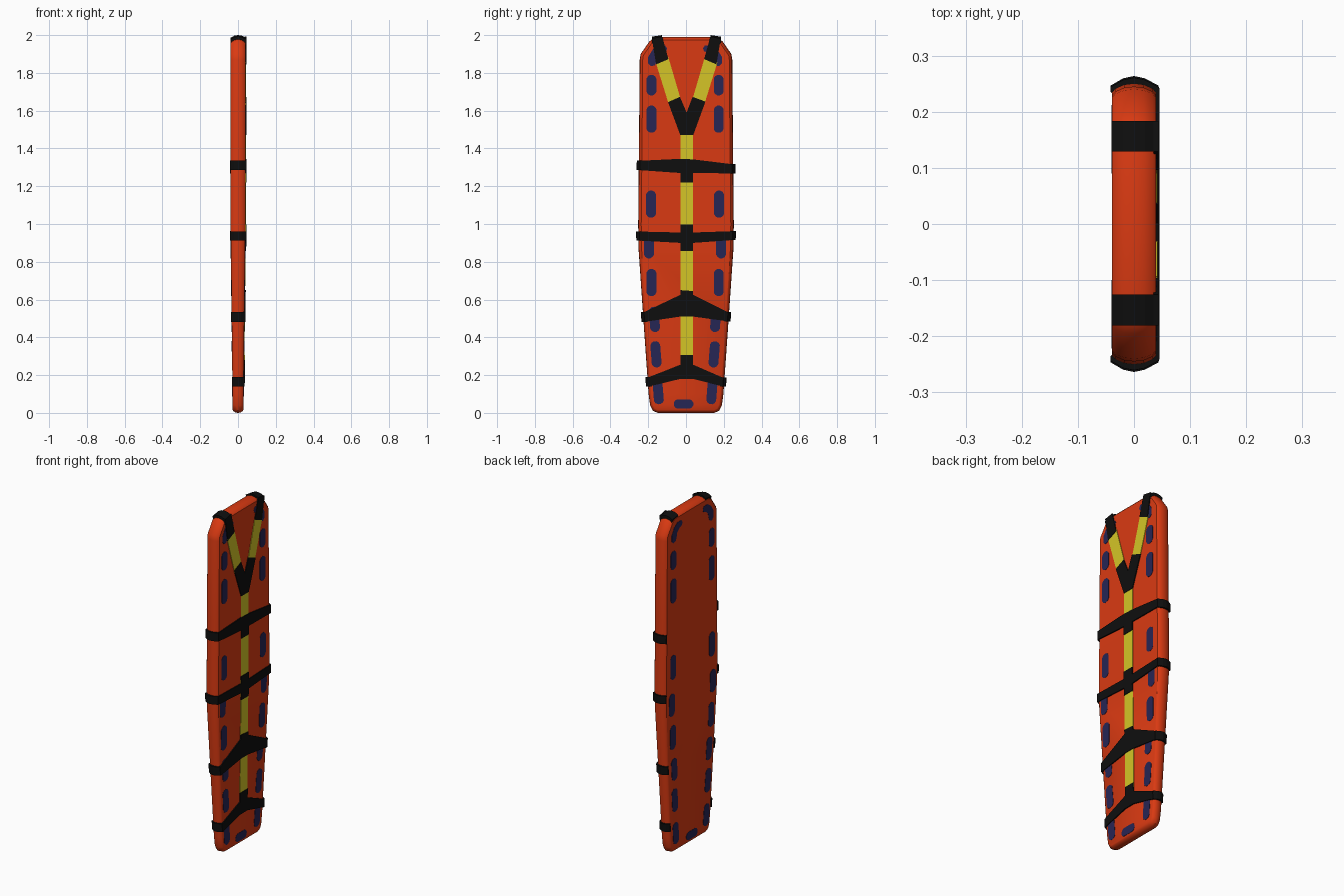
import bpy, bmesh, math

if "Cube" in bpy.data.objects:
    bpy.data.objects.remove(bpy.data.objects["Cube"])

def mat(name, c):
    m = bpy.data.materials.new(name)
    m.diffuse_color = (*c, 1)
    m.use_nodes = True
    m.node_tree.nodes["Principled BSDF"].inputs["Base Color"].default_value = m.diffuse_color
    return m

ORANGE = mat("orange_plastic", (0.70, 0.042, 0.006))
NAVY = mat("navy_handle", (0.020, 0.019, 0.090))
YELLOW = mat("yellow_webbing", (0.66, 0.56, 0.020))
BLACK = mat("black_webbing", (0.0045, 0.0045, 0.0045))

# right half of the board outline (y, z), bottom to top
HALF = [(0.150, 0.0), (0.176, 0.012), (0.190, 0.04), (0.198, 0.10), (0.226, 0.50),
        (0.252, 0.88), (0.253, 1.0), (0.249, 1.4), (0.245, 1.87), (0.240, 1.90),
        (0.195, 1.965), (0.175, 1.982), (0.148, 1.99)]

def thick(z):
    # half thickness, thinner toward the foot end
    return 0.028 + 0.011 * min(max(z, 0), 1.0)

def width(z):
    # half width at height z
    for (y0, z0), (y1, z1) in zip(HALF, HALF[1:]):
        if z0 <= z <= z1:
            return y0 + (y1 - y0) * (z - z0) / (z1 - z0)
    return HALF[-1][0]

def solid(bm, a, b):
    # closed solid between two matching loops
    va = [bm.verts.new(p) for p in a]
    vb = [bm.verts.new(p) for p in b]
    n = len(a)
    for i in range(n):
        j = (i + 1) % n
        bm.faces.new((va[i], va[j], vb[j], vb[i]))
    bm.faces.new(va[::-1])
    bm.faces.new(vb)

def finish(bm, name, m, smooth=None):
    bmesh.ops.recalc_face_normals(bm, faces=bm.faces[:])
    bmesh.ops.triangulate(bm, faces=[f for f in bm.faces if len(f.verts) > 4])
    me = bpy.data.meshes.new(name)
    bm.to_mesh(me)
    bm.free()
    me.materials.append(m)
    ob = bpy.data.objects.new(name, me)
    bpy.context.collection.objects.link(ob)
    if smooth:
        bpy.ops.object.select_all(action='DESELECT')
        ob.select_set(True)
        bpy.context.view_layer.objects.active = ob
        bpy.ops.object.shade_smooth_by_angle(angle=math.radians(smooth))
    return ob

def plate(bm, pts, off, back=None):
    # flat piece on the front face; through the board when back is given
    lo = [((thick(z) - 0.004) if back is None else -thick(z) - back, y, z) for y, z in pts]
    solid(bm, lo, [(thick(z) + off, y, z) for y, z in pts])

# board: bulged rim lofted around the outline, faces capped in rows
loop = HALF + [(-y, z) for y, z in reversed(HALF)]
n = len(loop)
bm = bmesh.new()
rings = []
for t, inset in [(-1, 0.016), (-0.85, 0.009), (-0.45, 0.002), (0, 0),
                 (0.45, 0.002), (0.85, 0.009), (1, 0.016)]:
    ring = []
    for i, (y, z) in enumerate(loop):
        py, pz = loop[i - 1]
        qy, qz = loop[(i + 1) % n]
        dy, dz = qy - py, qz - pz
        l = math.hypot(dy, dz)
        ring.append(bm.verts.new((t * thick(z), y - inset * dz / l, z + inset * dy / l)))
    rings.append(ring)
for a, b in zip(rings, rings[1:]):
    for i in range(n):
        j = (i + 1) % n
        bm.faces.new((a[i], a[j], b[j], b[i]))
for r in (rings[0], rings[-1]):
    for i in range(n // 2 - 1):
        bm.faces.new((r[i], r[i + 1], r[n - 2 - i], r[n - 1 - i]))
finish(bm, "board", ORANGE, 35)

# handle openings, through both faces
def slot(cy, cz, w, h, tilt=0):
    r = min(w, h) * 0.5
    pts = []
    for k in range(12):
        a = math.radians(15 + 30 * k)
        c, s = math.cos(a), math.sin(a)
        y = r * c + math.copysign(w / 2 - r, c)
        z = r * s + math.copysign(h / 2 - r, s)
        pts.append((cy + y * math.cos(tilt) - z * math.sin(tilt),
                    cz + y * math.sin(tilt) + z * math.cos(tilt)))
    return pts

CORNER = [(0.105, 1.945), (0.14, 1.945), (0.17, 1.925), (0.195, 1.885), (0.195, 1.85),
          (0.18, 1.835), (0.16, 1.84), (0.15, 1.86), (0.145, 1.885), (0.125, 1.905),
          (0.10, 1.915), (0.095, 1.93)]
SLOTS = [(0.178, 1.735, 0.11, 0), (0.178, 1.555, 0.145, 0), (0.18, 1.105, 0.145, 0),
         (0.191, 0.885, 0.135, 0), (0.178, 0.69, 0.145, 0), (0.162, 0.495, 0.135, -0.08),
         (0.154, 0.31, 0.14, -0.08), (0.142, 0.11, 0.13, -0.08)]
bm = bmesh.new()
shapes = [CORNER] + [slot(y, z, 0.054, h, t) for y, z, h, t in SLOTS]
for pts in shapes:
    for s in (1, -1):
        plate(bm, [(s * y - 0.005, z) for y, z in pts], 0.0015, 0.0015)
plate(bm, slot(-0.013, 0.047, 0.105, 0.05), 0.0015, 0.0015)
finish(bm, "handle_openings", NAVY)

# yellow centre strap and shoulder straps
L, R = -0.03, 0.038
bm = bmesh.new()
for z0, z1 in ((0.28, 1.0), (1.0, 1.49)):
    plate(bm, [(L, z0), (R, z0), (R, z1), (L, z1)], 0.003)
finish(bm, "centre_strap", YELLOW)
bm = bmesh.new()
for s, d in ((-1, 0), (1, 0.006)):
    plate(bm, [(s * y + d, z) for y, z in
               [(0.09, 1.63), (0.028, 1.66), (0.094, 1.885), (0.16, 1.855)]], 0.003)
finish(bm, "shoulder_straps", YELLOW)

# black V joint and shoulder ends folded over the head edge
bm = bmesh.new()
plate(bm, [(L, 1.47), (R, 1.47), (0.103, 1.648), (0.035, 1.673), (0.003, 1.59),
           (-0.032, 1.673), (-0.095, 1.645)], 0.005)
finish(bm, "strap_joint", BLACK)
bm = bmesh.new()
for s, d in ((-1, 0), (1, 0.003)):
    plate(bm, [(s * y + d, z) for y, z in
               [(0.158, 1.845), (0.093, 1.873), (0.126, 1.992), (0.181, 1.982)]], 0.005)
    h = thick(2)
    prof = [(h + 0.005, 1.965), (h + 0.004, 1.986), (0.5 * h, 1.997), (0, 2.0),
            (-0.5 * h, 1.997), (-h - 0.001, 1.986), (-h + 0.004, 1.965)]
    solid(bm, [(x, s * 0.126 + d, z) for x, z in prof],
          [(x, s * 0.181 + d, z - 0.008) for x, z in prof])
finish(bm, "shoulder_strap_ends", BLACK)

# black cross straps: front panel plus a band wrapped round each side
def cross_strap(name, left, right, top, bottom):
    # left/right: z range at the ends; top/bottom: middle points, left to right
    bm = bmesh.new()
    wl, wr = width(sum(left) / 2) - 0.008, width(sum(right) / 2) - 0.008
    plate(bm, [(-wl, left[0])] + bottom + [(wr, right[0]), (wr, right[1])]
          + top[::-1] + [(-wl, left[1])], 0.006)
    for s, zs in ((-1, left), (1, right)):
        loops = []
        for z in zs:
            h, w = thick(z), width(z)
            prof = [(h + 0.006, w - 0.02), (h + 0.005, w - 0.006), (0.5 * h, w + 0.007),
                    (0, w + 0.011), (-0.5 * h, w + 0.007), (-h - 0.003, w - 0.006),
                    (-h - 0.003, w - 0.014), (-h + 0.003, w - 0.02)]
            loops.append([(x, s * y, z) for x, y in prof])
        solid(bm, *loops)
    finish(bm, name, BLACK)

cross_strap("chest_strap", (1.285, 1.335), (1.268, 1.317),
            [(L, 1.345), (R, 1.342)],
            [(L, 1.27), (L, 1.22), (R, 1.22), (R, 1.27)])
cross_strap("hip_strap", (0.912, 0.96), (0.915, 0.962),
            [(L, 0.955), (L, 0.998), (R, 0.998), (R, 0.955)],
            [(L, 0.9), (L, 0.857), (R, 0.857), (R, 0.9)])
cross_strap("thigh_strap", (0.482, 0.535), (0.485, 0.535),
            [(L, 0.625), (L, 0.65), (R, 0.645), (R, 0.625)],
            [(L, 0.51), (R, 0.51)])
cross_strap("ankle_strap", (0.14, 0.19), (0.14, 0.187),
            [(L, 0.255), (L, 0.307), (R, 0.307), (R, 0.255)],
            [(L, 0.18), (R, 0.18)])
